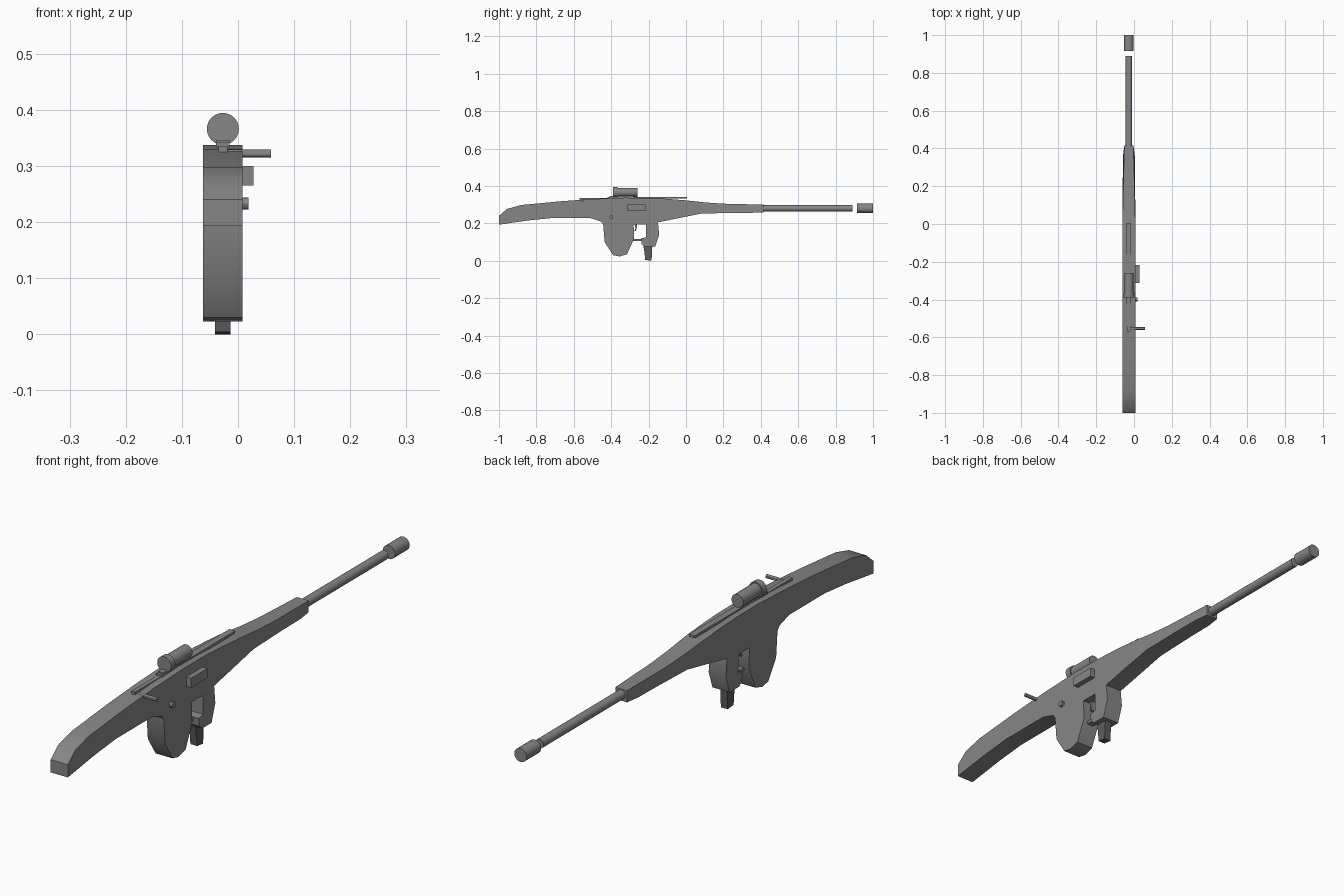
import bpy, bmesh, math
from mathutils import Vector

cube = bpy.data.objects.get("Cube")
if cube:
    bpy.data.objects.remove(cube, do_unlink=True)

CX = -0.027  # centre line of the body


def material(name, value):
    m = bpy.data.materials.new(name)
    m.use_nodes = True
    col = (value, value, value, 1)
    m.diffuse_color = col
    m.node_tree.nodes["Principled BSDF"].inputs["Base Color"].default_value = col
    return m


GREY = material("gunmetal grey", 0.24)
DARK = material("dark grey", 0.11)


def finish(name, bm, mat, smooth=30):
    bmesh.ops.recalc_face_normals(bm, faces=bm.faces)
    me = bpy.data.meshes.new(name)
    bm.to_mesh(me)
    bm.free()
    me.materials.append(mat)
    ob = bpy.data.objects.new(name, me)
    bpy.context.collection.objects.link(ob)
    bpy.ops.object.select_all(action="DESELECT")
    ob.select_set(True)
    bpy.context.view_layer.objects.active = ob
    bpy.ops.object.shade_smooth_by_angle(angle=math.radians(smooth))
    return ob


def extrude_profile(points, x0, x1):
    """Solid from a (y, z) outline, spanning x0 to x1."""
    bm = bmesh.new()
    face = bm.faces.new([bm.verts.new((x0, y, z)) for y, z in points])
    new = bmesh.ops.extrude_face_region(bm, geom=[face])["geom"]
    for v in new:
        if isinstance(v, bmesh.types.BMVert):
            v.co.x = x1
    return bm


def box(name, x, y, z, mat=GREY):
    pts = [(y[0], z[0]), (y[1], z[0]), (y[1], z[1]), (y[0], z[1])]
    return finish(name, extrude_profile(pts, *x), mat)


def rod(name, start, end, radius, sides=20, mat=GREY):
    a, b = Vector(start), Vector(end)
    bm = bmesh.new()
    bmesh.ops.create_cone(bm, cap_ends=True, segments=sides, radius1=radius,
                          radius2=radius, depth=(b - a).length)
    rot = (b - a).to_track_quat("Z", "Y")
    for v in bm.verts:
        v.co = rot @ v.co + (a + b) / 2
    return finish(name, bm, mat)


# Stock, receiver, both grips and fore-end in one outline
outline = [
    (-1, .193), (-1, .24), (-.957, .277), (-.88, .298), (-.67, .318),
    (-.5, .33), (-.33, .337), (-.2, .336), (-.1, .331), (0, .323),
    (.1, .312), (.2, .305), (.415, .30), (.415, .257), (.25, .256),
    (.08, .252), (-.03, .23), (-.15, .205), (-.143, .14), (-.165, .075),
    (-.22, .075), (-.237, .09), (-.24, .12), (-.215, .125), (-.215, .195),
    (-.28, .195), (-.277, .12), (-.315, .035), (-.355, .023), (-.39, .03),
    (-.435, .10), (-.443, .195), (-.455, .21), (-.51, .228), (-.72, .228),
    (-.84, .216)]
bm = extrude_profile(outline, -.035, .035)
for y in (-.02, .36):
    bmesh.ops.bisect_plane(bm, geom=bm.verts[:] + bm.edges[:] + bm.faces[:],
                           plane_co=(0, y, 0), plane_no=(0, 1, 0))
for v in bm.verts:
    # the fore-end narrows forward, more along its top edge
    t = min(max((v.co.y + .02) / .435, 0), 1)
    if v.co.z > .285:
        half = .035 - .011 * t
    else:
        half = .035 - .004 * t - (.007 if v.co.y > .4 else 0)
    v.co.x = CX + math.copysign(half, v.co.x)
bmesh.ops.triangulate(bm, faces=[f for f in bm.faces if len(f.verts) > 4])
finish("body", bm, GREY)

# Barrel and muzzle
rod("barrel", (CX, .40, .28), (CX, .89, .28), .017)
rod("muzzle", (CX, .915, .28), (CX, 1, .28), .025)

# Scope with its mount and the top rail
rod("scope_tube", (CX, -.37, .366), (CX, -.26, .366), .024, 24)
rod("scope_eyepiece", (CX, -.39, .366), (CX, -.366, .366), .0285, 24)
box("scope_mount", (CX - .012, CX + .012), (-.41, -.28), (.33, .346))
box("top_rail", (CX - .012, CX + .012), (-.42, .005), (.333, .342))

# Bolt: slide strip and handle
box("bolt_slide", (CX - .008, CX + .008), (-.57, -.42), (.318, .335))
rod("bolt_handle", (CX - .006, -.553, .322), (.059, -.553, .322), .007, 12)

# Left side fittings
box("ejection_port", (.0, .028), (-.312, -.217), (.265, .30))
rod("side_button", (.0, -.40, .233), (.019, -.40, .233), .011, 12)

# Trigger and its guard
trigger = [(-.278, .197), (-.262, .197), (-.262, .18), (-.268, .16),
           (-.275, .16), (-.27, .178)]
finish("trigger", extrude_profile(trigger, CX - .008, CX + .008), GREY)
box("trigger_guard", (CX - .014, CX + .014), (-.29, -.23), (.106, .117))

# Magazine below the front grip
magazine = [(-.228, .08), (-.18, .08), (-.184, 0), (-.218, .004),
            (-.222, .045)]
finish("magazine", extrude_profile(magazine, CX - .014, CX + .014), DARK)
